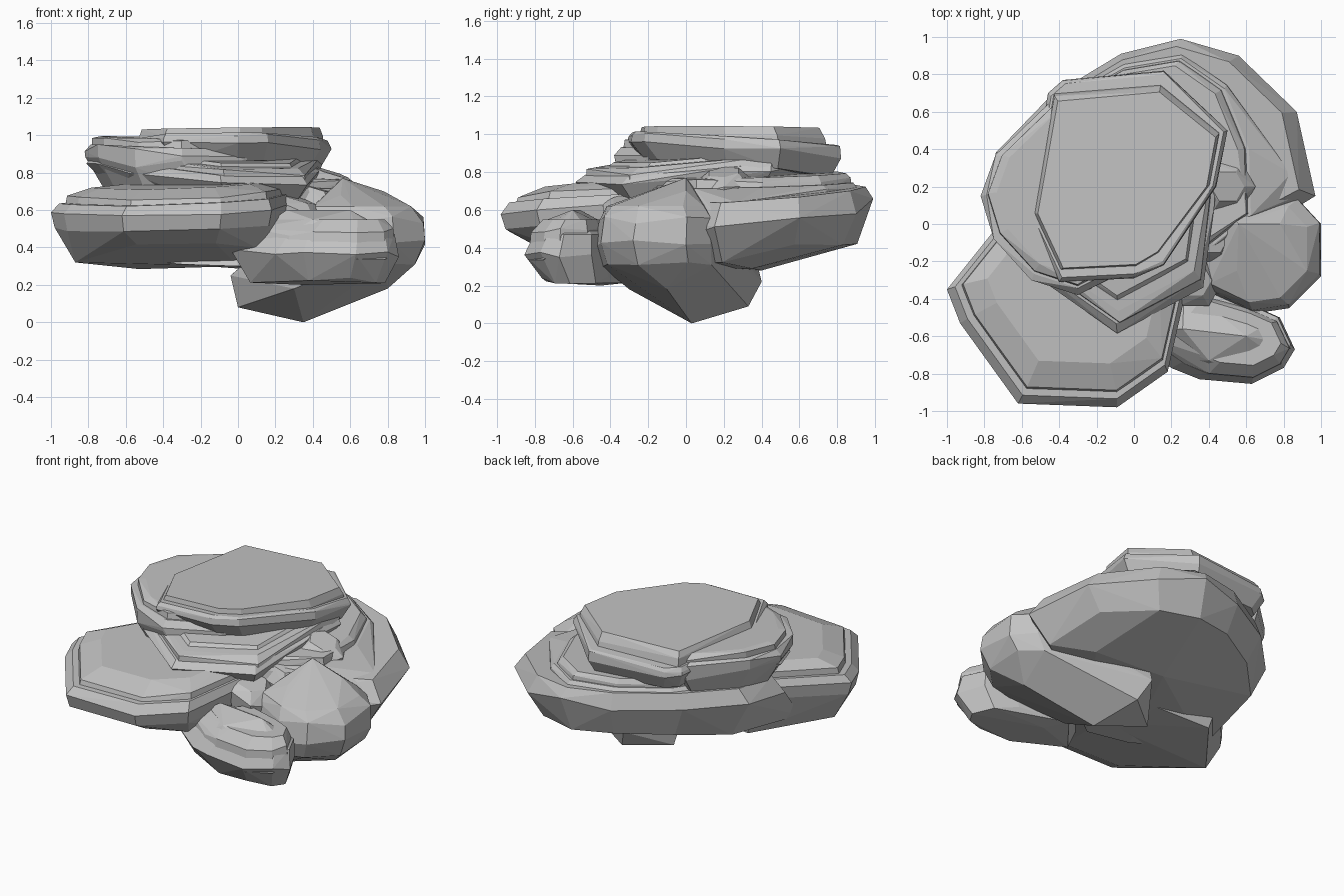
import bpy
import bmesh
import math
import random
from mathutils import Vector

random.seed(4)

default_cube = bpy.data.objects.get("Cube")
if default_cube:
    bpy.data.objects.remove(default_cube, do_unlink=True)

# One plain stone colour
stone = bpy.data.materials.new("stone_grey")
stone.use_nodes = True
stone_colour = (0.54, 0.54, 0.54, 1)
stone.diffuse_color = stone_colour
stone.node_tree.nodes["Principled BSDF"].inputs["Base Color"].default_value = stone_colour


def add_hull(bm, points):
    """Add one convex stone block wrapped around the points."""
    verts = [bm.verts.new(point) for point in points]
    result = bmesh.ops.convex_hull(bm, input=verts)
    loose = {item for key in ("geom_interior", "geom_unused")
             for item in result[key] if isinstance(item, bmesh.types.BMVert)}
    bmesh.ops.delete(bm, geom=list(loose), context="VERTS")


def make_rock(name, outline, blocks, tilt=(0, 0), under=None, rough=0.012, peaks=()):
    """Stack blocks; each is a list of rings (height, scale, shift x, shift y).
    The lowest ring leans by under, all others by tilt."""
    bm = bmesh.new()
    centre = sum((Vector(p) for p in outline), Vector((0, 0))) / len(outline)
    for number, rings in enumerate(blocks):
        points = []
        for index, (height, scale, shift_x, shift_y) in enumerate(rings):
            flat_top = index == len(rings) - 1
            lowest = number == 0 and index == 0
            lean = Vector(under if under and lowest else tilt)
            for corner in outline:
                offset = (Vector(corner) - centre) * scale
                spot = centre + offset + Vector((shift_x, shift_y))
                wobble = 0 if flat_top else random.uniform(-rough, rough)
                points.append((spot.x, spot.y, height + offset.dot(lean) + wobble))
        if number == 0:
            points.extend(peaks)
        add_hull(bm, points)
    bmesh.ops.dissolve_limit(bm, angle_limit=math.radians(3),
                             verts=bm.verts, edges=bm.edges)
    bmesh.ops.recalc_face_normals(bm, faces=bm.faces)
    mesh = bpy.data.meshes.new(name)
    bm.to_mesh(mesh)
    bm.free()
    mesh.materials.append(stone)
    rock = bpy.data.objects.new(name, mesh)
    bpy.context.collection.objects.link(rock)
    return rock


# Broad slab at the front: undercut below, thin steps on top
make_rock(
    "front_slab",
    [(-1, -.35), (-.93, -.53), (-.62, -.96), (-.09, -.98), (.18, -.79),
     (.28, -.35), (.1, .1), (-.6, .15)],
    [[(.36, .8, .02, .06), (.52, .97, 0, .01), (.6, 1, 0, 0), (.655, .95, .01, .02)],
     [(.62, .92, .02, .03), (.685, .9, .02, .04), (.735, .72, .03, .09)]],
    tilt=(.04, .05), under=(.02, -.16), peaks=[(-.87, -.35, .32), (0, -.3, .3)])

# Large base stone behind, its underside running on below the slab
make_rock(
    "back_base",
    [(-.78, .05), (-.74, .38), (-.45, .68), (-.07, .91), (.25, .99),
     (.56, .9), (.87, .6), (.97, .15), (.5, -.1), (-.1, -.3)],
    [[(.4, .85, 0, 0), (.6, 1, 0, 0), (.7, .91, -.01, .01)]],
    tilt=(-.06, .06), under=(-.03, .1), rough=.035,
    peaks=[(.1, .4, .28), (.6, .35, .29), (-.72, -.2, .35), (-.3, -.4, .31),
           (0, -.45, .3)])

# Stepped ledges along the back right
make_rock(
    "back_ledges",
    [(-.6, .3), (-.35, .66), (-.05, .83), (.25, .88), (.48, .72),
     (.61, .4), (.62, .05), (.3, -.2), (-.4, -.1)],
    [[(.6, 1.07, 0, 0), (.72, 1.04, 0, .01), (.74, 1.01, 0, 0)],
     [(.68, 1, 0, 0), (.77, .98, -.01, 0), (.79, .93, -.02, 0)]],
    tilt=(-.04, .02), rough=.02, peaks=[(.92, .17, .56), (.84, .27, .64)])

# Middle layers under the top cap, leaning down to the front
make_rock(
    "middle_layers",
    [(-.81, .13), (-.75, -.05), (-.58, -.24), (-.33, -.36), (-.09, -.585),
     (.37, -.34), (.43, .1), (.46, .45), (.15, .72), (-.3, .68), (-.72, .35)],
    [[(.68, .8, .03, 0), (.82, 1, 0, 0), (.855, .95, 0, .02)],
     [(.82, .95, .02, .02), (.87, .94, .02, .02), (.89, .88, .02, .04)],
     [(.86, .87, .02, .05), (.91, .8, .02, .07)]],
    tilt=(-.06, .1), rough=.02)

# Raised shoulder on the left of the cap, with a steep front wall
make_rock(
    "left_shoulder",
    [(-.82, .15), (-.75, -.08), (-.55, -.3), (-.3, -.38), (.05, -.2),
     (0, .4), (-.45, .65), (-.74, .37)],
    [[(.69, .82, .04, .01), (.85, .99, 0, 0), (.92, 1, 0, 0), (.94, .94, .01, .01)],
     [(.88, .93, .01, .01), (.96, .92, .01, .02), (.985, .85, .03, .03)]],
    tilt=(-.03, .01), rough=.025,
    peaks=[(-.5, -.25, .71), (-.2, -.33, .7), (-.46, .55, .67), (-.63, .38, .67)])

# Flat top cap, its rim dropping toward the back
make_rock(
    "top_cap",
    [(-.57, .05), (-.46, .7), (-.38, .77), (.16, .82), (.25, .71),
     (.5, .5), (.44, .2), (.16, -.22), (0, -.29), (-.4, -.31)],
    [[(.82, .88, 0, .01), (.92, 1, 0, 0), (.955, .99, 0, 0), (.975, .96, 0, 0)]],
    tilt=(.02, -.07), rough=.015)
make_rock(
    "top_plate",
    [(-.53, .05), (-.42, .67), (.14, .72), (.23, .64), (.45, .47),
     (.4, .2), (.13, -.16), (.01, -.23), (-.39, -.25)],
    [[(.93, 1.02, 0, .02), (.99, 1.01, 0, .01), (1.037, .97, 0, 0)]],
    tilt=(.015, -.01), rough=.015)

# Deep rock on the right, its foot reaching under the base
make_rock(
    "right_rock",
    [(.38, -.36), (.63, -.48), (.83, -.45), (1, -.28), (1, 0),
     (.88, .13), (.6, .16), (.42, 0)],
    [[(.31, .95, -.04, .02), (.41, 1, 0, 0), (.54, .97, 0, .01), (.62, .84, -.03, .01)]],
    rough=.03,
    peaks=[(.35, .03, 0), (0, .13, .08), (-.04, .1, .25), (.25, .33, .09),
           (.19, .4, .22), (.19, .38, .3), (.8, -.1, .18), (.3, -.3, .18),
           (.56, 0, .77), (.78, 0, .7), (.55, -.25, .68)])

# Small rock at the front right
make_rock(
    "front_small_rock",
    [(-.04, -.6), (.2, -.77), (.35, -.83), (.63, -.855), (.8, -.77),
     (.86, -.67), (.78, -.5), (.6, -.42), (.2, -.3)],
    [[(.23, .8, 0, .05), (.37, 1, 0, 0), (.47, .86, .03, .02)],
     [(.36, .9, .02, 0), (.48, .84, .03, 0), (.55, .64, .06, .02)]],
    rough=.025, peaks=[(.35, -.45, .2), (.6, -.6, .6), (.26, -.56, .6), (.4, -.73, .55)])

# Small wedges filling the gap between the right rock and the cap
for index, (x, y, z, size) in enumerate([(.5, .2, .74, .15), (.42, -.08, .66, .14),
                                         (.32, -.3, .6, .16)]):
    ring = [(x + size * math.cos(a), y + size * math.sin(a))
            for a in (math.tau * k / 6 for k in range(6))]
    make_rock(f"gap_wedge_{index + 1}", ring,
              [[(z - .2, .8, 0, 0), (z, 1, 0, 0), (z + .06, .6, 0, 0)]],
              tilt=(-.3, .1), rough=.03)
